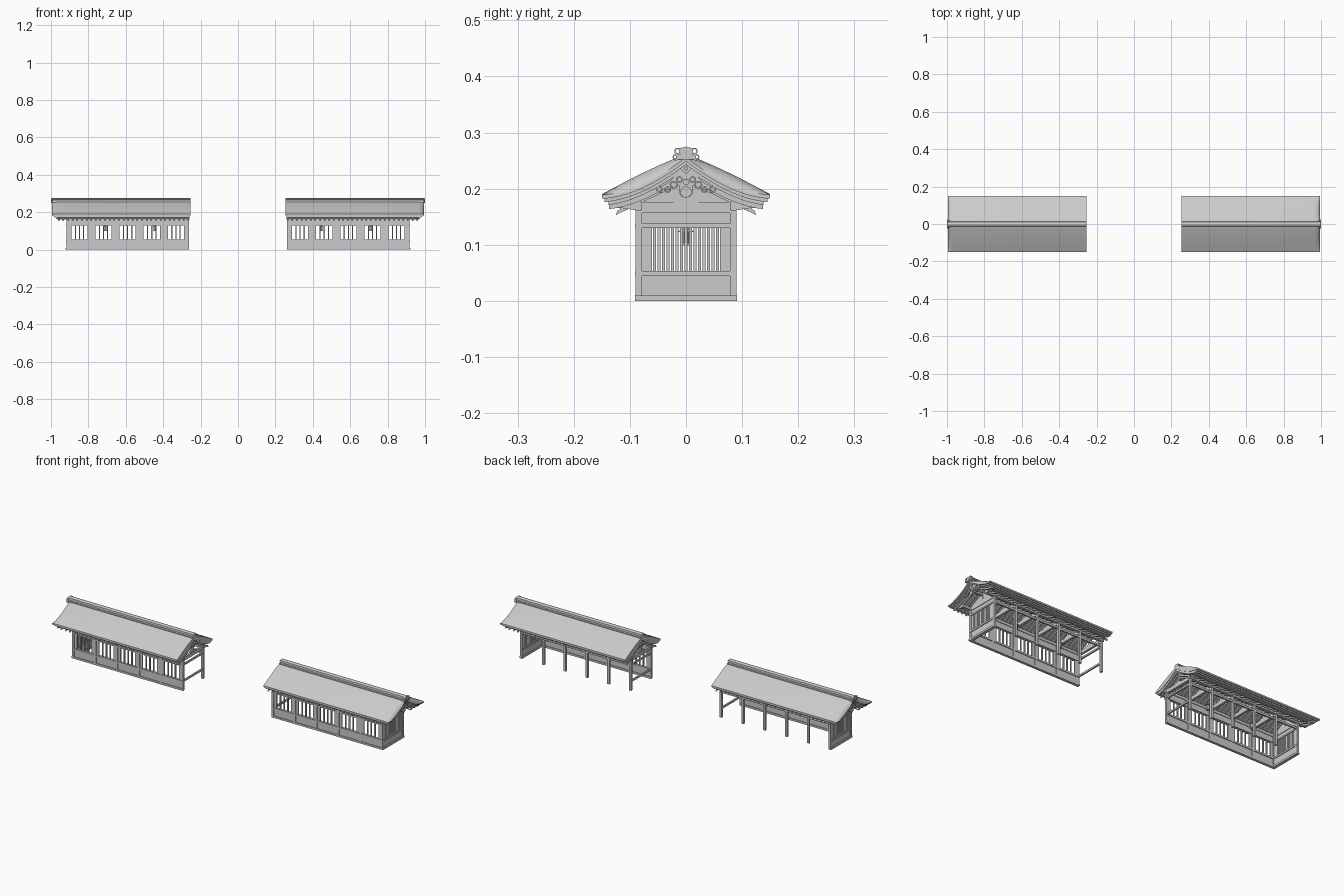
import bpy, bmesh, math
from mathutils import Matrix, Vector

if "Cube" in bpy.data.objects:
    bpy.data.objects.remove(bpy.data.objects["Cube"])

# Everything is built for the +x hall and mirrored to the -x hall.

def finish(name, bm, smooth=False):
    bmesh.ops.recalc_face_normals(bm, faces=bm.faces[:])
    me = bpy.data.meshes.new(name)
    bm.to_mesh(me)
    bm.free()
    ob = bpy.data.objects.new(name, me)
    bpy.context.collection.objects.link(ob)
    ob.modifiers.new("mirror", 'MIRROR').use_mirror_merge = False
    if smooth:
        bpy.ops.object.select_all(action='DESELECT')
        ob.select_set(True)
        bpy.context.view_layer.objects.active = ob
        bpy.ops.object.shade_smooth_by_angle(angle=math.radians(35))
    return ob

def box(bm, x0, x1, y0, y1, z0, z1):
    m = Matrix.Translation(((x0+x1)/2, (y0+y1)/2, (z0+z1)/2)) @ Matrix.Diagonal((x1-x0, y1-y0, z1-z0, 1))
    bmesh.ops.create_cube(bm, size=1, matrix=m)

def boxes(name, items):
    bm = bmesh.new()
    for b in items:
        box(bm, *b)
    return finish(name, bm)

def loft(bm, sections):
    # closed (y, z) outlines joined along x
    rings = [[bm.verts.new((x, y, z)) for y, z in pts] for x, pts in sections]
    n = len(rings[0])
    for a, b in zip(rings, rings[1:]):
        for i in range(n):
            bm.faces.new((a[i], a[(i+1) % n], b[(i+1) % n], b[i]))
    bm.faces.new(rings[0])
    bm.faces.new(rings[-1])

def prism(bm, pts, x0, x1):
    loft(bm, [(x0, pts), (x1, pts)])

def cyl(bm, p, r, d, n=16, axis='X', r2=None):
    rot = Matrix.Rotation(math.pi/2, 4, 'Y') if axis == 'X' else Matrix()
    bmesh.ops.create_cone(bm, cap_ends=True, segments=n, radius1=r, radius2=r if r2 is None else r2,
                          depth=d, matrix=Matrix.Translation(p) @ rot)

def ring(bm, x, y, z, r, w, d, a0=0, a1=360, n=14):
    # flat scroll band facing x
    ang = [math.radians(a0+(a1-a0)*i/n) for i in range(n+1)]
    out = [(y+r*math.cos(a), z+r*math.sin(a)) for a in ang]
    inn = [(y+(r-w)*math.cos(a), z+(r-w)*math.sin(a)) for a in reversed(ang)]
    prism(bm, out+inn, x-d/2, x+d/2)

# Roof curves
W = 0.15
def straight(y):
    t = abs(y)/W
    return 0.262-0.072*t+0.003*math.sin(math.pi*t)
def concave(y):
    t = abs(y)/W
    return 0.256-0.067*(1-max(0, 1-t)**1.75)
def band(top, bot, w, n=20):
    ys = [w*(2*i/n-1) for i in range(n+1)]
    return [(y, top(y)) for y in ys] + [(y, bot(y)) for y in reversed(ys)]

# Main roof, curling down at the outer gable
bm = bmesh.new()
secs = []
for x, s in ((0.255, 0), (0.6, 0), (0.965, 0), (0.978, .15), (0.986, .4), (0.991, .7), (0.994, 1)):
    secs.append((x, band(lambda y: straight(y)*(1-s)+concave(y)*s, lambda y: concave(y)-0.007, W)))
loft(bm, secs)
finish("roof_shell", bm, True)

# Stepped eave layers below the roof
for k, (w, x1) in enumerate(((0.145, 0.987), (0.138, 0.980))):
    bm = bmesh.new()
    prism(bm, band(lambda y: concave(y)-0.006-0.006*k, lambda y: concave(y)-0.013-0.006*k, w), 0.258, x1)
    finish("eave_layer_%d" % (k+1), bm, True)

# Ridge cap with stepped section
bm = bmesh.new()
half = [(0.018, 0.252), (0.018, 0.259), (0.011, 0.261), (0.011, 0.266), (0.013, 0.267), (0.012, 0.272)]
prism(bm, half+[(0, 0.275)]+[(-y, z) for y, z in reversed(half)], 0.255, 0.998)
finish("ridge_cap", bm)

# Ridge end ornament
bm = bmesh.new()
for s in (-1, 1):
    for y, z, r in ((0.015, 0.267, 0.006), (0.018, 0.256, 0.006)):
        ring(bm, 0.995, s*y, z, r, 0.0025, 0.009)
cyl(bm, (0.997, 0, 0.263), 0.007, 0.006)
finish("ridge_end_ornament", bm)

# Gable bargeboards
bm = bmesh.new()
prism(bm, band(lambda y: concave(y)-0.012, lambda y: concave(y)-0.030+0.004*abs(y)/W, 0.137), 0.966, 0.974)
finish("bargeboard", bm, True)

# Hanging gable ornament: plate, scrolls and bosses
bm = bmesh.new()
half = [(0.012, 0.237), (0.017, 0.226), (0.030, 0.212), (0.046, 0.203), (0.042, 0.198), (0.032, 0.199),
        (0.026, 0.204), (0.018, 0.201), (0.012, 0.206), (0.013, 0.193), (0.008, 0.186)]
prism(bm, [(0, 0.25)]+half+[(0, 0.184)]+[(-y, z) for y, z in reversed(half)], 0.974, 0.979)
for s in (-1, 1):
    for y, z, r in ((0.047, 0.198, 0.006), (0.033, 0.198, 0.006), (0.022, 0.207, 0.007), (0.012, 0.216, 0.006)):
        ring(bm, 0.978, s*y, z, r, 0.0025, 0.008)
cyl(bm, (0.980, 0, 0.194), 0.010, 0.006)
cyl(bm, (0.980, 0, 0.212), 0.006, 0.006, 6)
cyl(bm, (0.980, 0, 0.236), 0.010, 0.006, 4)
cyl(bm, (0.983, 0, 0.236), 0.004, 0.006, 8)
finish("gable_pendant", bm)

# Rafters with sloping undersides
bm = bmesh.new()
n = 29
for i in range(n):
    x = 0.266+(0.958-0.266)*i/(n-1)
    for s in (-1, 1):
        pts = [(0, 0.222), (s*0.122, 0.161), (s*0.125, 0.153), (0, 0.213)]
        prism(bm, pts, x-0.004, x+0.004)
finish("rafters", bm)
bm = bmesh.new()
prism(bm, [(-0.118, 0.1655), (0, 0.2245), (0.118, 0.1655), (0.118, 0.163), (0, 0.222), (-0.118, 0.163)], 0.26, 0.962)
finish("rafter_deck", bm)

# Posts
N = 6
X0, X1 = 0.268, 0.912
px = [X0+(X1-X0)*i/(N-1) for i in range(N)]
boxes("posts", [(x-0.006, x+0.006, s*0.084-0.006, s*0.084+0.006, 0, 0.168) for x in px for s in (-1, 1)])

# Wall plates, long beams and ridge beam carried out to the gable
long_beams = [(0.258, 0.965, s*0.085-0.007, s*0.085+0.007, 0.162, 0.176) for s in (-1, 1)]
long_beams += [(0.258, 0.965, -0.006, 0.006, 0.203, 0.215)]
long_beams += [(X0, X1, 0.080, 0.088, 0.132, 0.142)]
boxes("long_beams", long_beams)

# Carved purlin ends below the bargeboards
bm = bmesh.new()
for s in (-1, 1):
    prism(bm, [(s*0.08, 0.178), (s*0.134, 0.178), (s*0.138, 0.172), (s*0.130, 0.165), (s*0.118, 0.166), (s*0.08, 0.160)],
          0.955, 0.966)
finish("purlin_ends", bm)

# Tie beams and king posts on every frame
ties = []
for x in px:
    ties += [(x-0.006, x+0.006, -0.088, 0.088, 0.157, 0.176), (x-0.005, x+0.005, -0.005, 0.005, 0.172, 0.206),
             (x-0.005, x+0.005, -0.022, 0.022, 0.176, 0.183)]
boxes("roof_frames", ties)
gable = bmesh.new()
prism(gable, [(-0.085, 0.172), (0.085, 0.172), (0, 0.218)], X1-0.003, X1+0.003)
finish("gable_wall", gable)

# Sills and rails of the front wall
y = -0.084
front = [(0.262, 0.921, y-0.007, y+0.007, 0, 0.010)]
for z0, z1, d in ((0.044, 0.053, 0.007), (0.130, 0.138, 0.007), (0.010, 0.044, 0.003), (0.138, 0.164, 0.003)):
    front.append((X0, X1+0.005, y-d, y+d, z0, z1))
boxes("front_wall", front)

# Front windows: jambs and upright bars
bars = []
for a, b in zip(px, px[1:]):
    c = (a+b)/2
    for s in (-1, 1):
        e = c+s*0.0525
        bars.append((e-0.0095, e+0.0095, y-0.003, y+0.003, 0.05, 0.132))
    for k in (-1, 0, 1):
        bars.append((c+k*0.022-0.003, c+k*0.022+0.003, y-0.003, y+0.003, 0.05, 0.132))
boxes("front_window_bars", bars)

# Outer end wall with a close lattice
end = [(X1-0.007, X1+0.009, -0.091, 0.091, 0, 0.010)]
for z0, z1, d in ((0.044, 0.053, 0.007), (0.130, 0.138, 0.007), (0.010, 0.044, 0.003), (0.138, 0.158, 0.003)):
    end.append((X1-d, X1+d, -0.086, 0.086, z0, z1))
end += [(X1-0.003, X1+0.003, s*0.072-0.011, s*0.072+0.011, 0.05, 0.132) for s in (-1, 1)]
boxes("end_wall", end)
boxes("end_lattice", [(X1-0.003, X1+0.003, q-0.0026, q+0.0026, 0.05, 0.132)
                      for q in (-0.056+0.112*i/14 for i in range(15))])

# Open inner end rails
boxes("inner_end_rails", [(X0-0.004, X0+0.004, -0.084, 0.084, z, z+0.009) for z in (0.044, 0.131)])

# Hanging lanterns
bm = bmesh.new()
for x in (0.445, 0.71):
    cyl(bm, (x, 0, 0.113), 0.008, 0.020, 6, 'Z')
    cyl(bm, (x, 0, 0.127), 0.014, 0.008, 6, 'Z', 0.003)
    cyl(bm, (x, 0, 0.101), 0.010, 0.004, 6, 'Z')
    cyl(bm, (x, 0, 0.170), 0.0015, 0.080, 6, 'Z')
finish("lanterns", bm)
